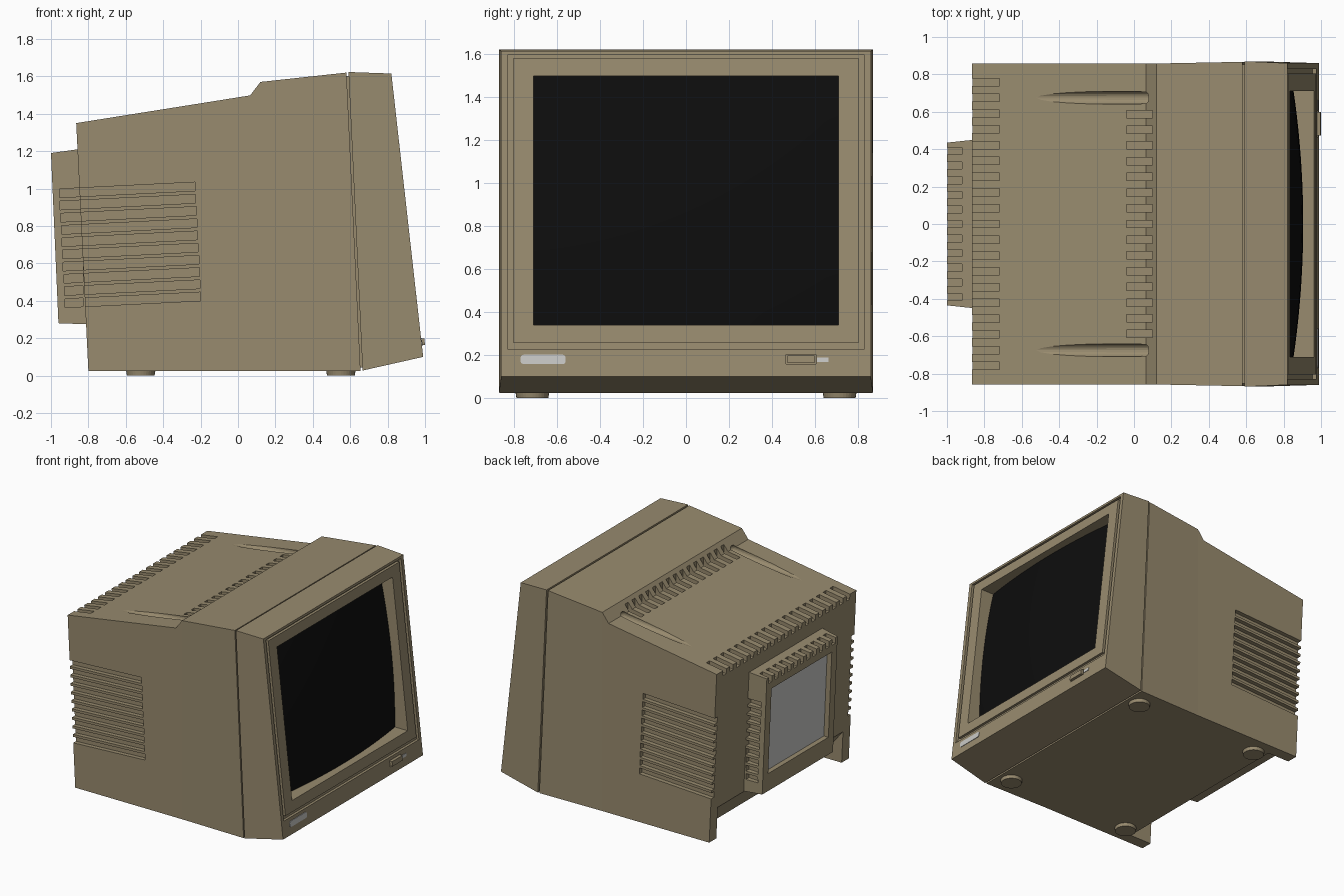
import bpy, bmesh, math
from mathutils import Matrix

if "Cube" in bpy.data.objects:
    bpy.data.objects.remove(bpy.data.objects["Cube"])


def material(name, rgb):
    m = bpy.data.materials.new(name)
    m.diffuse_color = (*rgb, 1)
    m.use_nodes = True
    m.node_tree.nodes["Principled BSDF"].inputs["Base Color"].default_value = m.diffuse_color
    return m


BEIGE = material("beige_plastic", (0.315, 0.258, 0.158))
BLACK = material("black_glass", (0.004, 0.004, 0.004))
GREY = material("light_grey", (0.58, 0.58, 0.56))


def solid(bm, pts, y0, y1):
    """Extrude an x-z profile from y0 to y1 (numbers or functions of x)."""
    def ev(f, x):
        return f(x) if callable(f) else f
    a = [bm.verts.new((x, ev(y0, x), z)) for x, z in pts]
    b = [bm.verts.new((x, ev(y1, x), z)) for x, z in pts]
    n = len(pts)
    bm.faces.new(a)
    bm.faces.new(b[::-1])
    for i in range(n):
        bm.faces.new((a[i], b[i], b[(i + 1) % n], a[(i + 1) % n]))


def front_x(z):
    return 0.99 - (z - 0.10) * 0.1122


def back_x(z):
    return -1.0 + (1.19 - z) * 0.044


def slab(bm, f, y0, y1, z0, z1, d0, d1):
    """Block that follows a slanted face f(z) between offsets d0 and d1."""
    solid(bm, [(f(z0) + d0, z0), (f(z0) + d1, z0), (f(z1) + d1, z1), (f(z1) + d0, z1)], y0, y1)


def make(name, bm, mat):
    bmesh.ops.recalc_face_normals(bm, faces=bm.faces[:])
    me = bpy.data.meshes.new(name)
    bm.to_mesh(me)
    bm.free()
    ob = bpy.data.objects.new(name, me)
    bpy.context.collection.objects.link(ob)
    me.materials.append(mat)
    return ob


def cut(ob, bm):
    """Subtract the cutter mesh and remove it."""
    c = make("cutter", bm, BEIGE)
    c.hide_render = True
    m = ob.modifiers.new("cut", 'BOOLEAN')
    m.operation = 'DIFFERENCE'
    m.solver = 'EXACT'
    m.use_self = True
    m.object = c
    bpy.context.view_layer.objects.active = ob
    bpy.ops.object.modifier_apply(modifier=m.name)
    bpy.data.objects.remove(c)


def block(name, mat, *args):
    bm = bmesh.new()
    slab(bm, *args)
    return make(name, bm, mat)


def side_slots(bm, x0, y_in, y_out, x1=None):
    """Ten slightly tilted cooling slots on both sides."""
    for i in range(10):
        z = 0.40 + 0.0655 * i
        r = -0.20 - 0.05 * (z - 0.4) if x1 is None else x1
        l = x0 - 0.05 * (z - 0.4)
        zl, zr = z + 0.05 * (l + 0.2), z + 0.05 * (r + 0.2)
        for s in (-1, 1):
            solid(bm, [(l, zl), (r, zr), (r, zr + 0.046), (l, zl + 0.046)], s * y_in, s * y_out)


# rear housing with the step in its top
W = 0.858
bm = bmesh.new()
solid(bm, [(-0.80, 0.025), (0.12, 0.025), (0.12, 1.57), (0.065, 1.498), (-0.865, 1.35)], -W, W)
rear = make("rear_housing", bm, BEIGE)

bm = bmesh.new()
side_slots(bm, -0.92, 0.825, 0.92)
for i in range(-9, 10):          # notches along the top rear edge
    y = i * 0.0843
    solid(bm, [(-0.72, 1.335), (-0.92, 1.30), (-0.92, 1.46), (-0.72, 1.46)], y - 0.02, y + 0.02)
for i in range(-7, 8):           # slots at the foot of the step
    y = i * 0.084
    solid(bm, [(-0.04, 1.455), (0.10, 1.465), (0.10, 1.62), (-0.04, 1.62)], y - 0.02, y + 0.02)
# cut-away under the back, leaving a leg each side
solid(bm, [(-0.60, 0.0), (-0.615, 0.025), (-0.82, 0.28), (-0.95, 0.28), (-0.95, 0.0)], -0.77, 0.77)
for s in (-1, 1):                # rounded channels beside the step slots
    tilt = Matrix.Translation((0.068, s * 0.675, 1.483)) @ Matrix.Rotation(-math.pi / 2 - 0.075, 4, 'Y')
    vs = bmesh.ops.create_uvsphere(bm, u_segments=20, v_segments=12, radius=0.035)["verts"]
    for v in vs:
        if v.co.z > 0.001:
            v.co.z += 0.65
        v.co = tilt @ v.co
cut(rear, bm)

# middle housing, flaring to the seam
bm = bmesh.new()
flare = lambda x: W if x < 0.3 else 0.867
solid(bm, [(0.12, 0.025), (0.655, 0.025), (0.58, 1.62), (0.12, 1.57)], lambda x: -flare(x), flare)
make("middle_housing", bm, BEIGE)

# recessed strip in the seam
bm = bmesh.new()
solid(bm, [(0.60, 0.04), (0.70, 0.045), (0.62, 1.605), (0.54, 1.60)], -0.853, 0.853)
core = make("seam_core", bm, BEIGE)

# front bezel
bm = bmesh.new()
bez = lambda x: 0.87 if x < 0.7 else 0.86
solid(bm, [(0.666, 0.027), (0.99, 0.10), (0.82, 1.615), (0.591, 1.623)], lambda x: -bez(x), bez)
bezel = make("front_bezel", bm, BEIGE)
OPEN = (front_x, -0.71, 0.71, 0.34, 1.50)
bm = bmesh.new()
slab(bm, front_x, -0.83, 0.83, 0.228, 1.597, -0.02, 0.1)
slab(bm, *OPEN, -0.19, 0.12)
slab(bm, front_x, 0.465, 0.605, 0.158, 0.204, -0.02, 0.1)
cut(bezel, bm)
bm = bmesh.new()
slab(bm, *OPEN, -0.3, 0.12)
cut(core, bm)

# raised frame inside the groove
frame = block("screen_frame", BEIGE, front_x, -0.805, 0.805, 0.258, 1.58, -0.025, 0.0)
bm = bmesh.new()
slab(bm, *OPEN, -0.1, 0.1)
cut(frame, bm)

# bulging screen glass
bm = bmesh.new()
bmesh.ops.create_grid(bm, x_segments=24, y_segments=20, size=1)
for v in bm.verts:
    y, t = v.co.x * 0.712, v.co.y * 0.582
    z = 0.92 + t
    v.co = (front_x(z) - 0.024 - (y * y + t * t) / 9.8, y, z)
screen = make("screen_glass", bm, BLACK)
if screen.data.polygons[0].normal.x < 0:
    screen.data.flip_normals()
screen.data.shade_smooth()

# power button, lamp and blank badge
block("power_button", BEIGE, front_x, 0.472, 0.598, 0.163, 0.199, -0.02, 0.017)
block("power_lamp", GREY, front_x, 0.61, 0.663, 0.168, 0.190, -0.005, 0.004)
bm = bmesh.new()
slab(bm, front_x, -0.77, -0.56, 0.158, 0.202, -0.004, 0.004)
ends = [e for e in bm.edges if abs(e.verts[0].co.y - e.verts[1].co.y) < 1e-4
        and abs(e.verts[0].co.z - e.verts[1].co.z) < 1e-4]
bmesh.ops.bevel(bm, geom=ends, offset=0.013, segments=2, affect='EDGES', profile=0.5)
make("badge_plate", bm, GREY)

# box on the back with vents and a grey panel
bm = bmesh.new()
bw = lambda x: 0.452 if x > -0.9 else 0.435
solid(bm, [(-0.96, 0.28), (-0.80, 0.274), (-0.84, 1.212), (-1.0, 1.19)], lambda x: -bw(x), bw)
box = make("back_box", bm, BEIGE)
bm = bmesh.new()
side_slots(bm, -0.925, 0.41, 0.5, -0.83)
for i in range(-5, 6):
    y = i * 0.078
    solid(bm, [(-0.92, 1.15), (-1.05, 1.14), (-1.05, 1.26), (-0.92, 1.26)], y - 0.019, y + 0.019)
slab(bm, back_x, -0.37, 0.37, 0.42, 1.09, -0.1, 0.045)
cut(box, bm)
block("back_panel", GREY, back_x, -0.37, 0.37, 0.42, 1.09, 0.039, 0.046)

# round feet
for x, end in ((-0.52, "rear"), (0.55, "front")):
    for y, side in ((-0.715, "right"), (0.715, "left")):
        bm = bmesh.new()
        bmesh.ops.create_cone(bm, cap_ends=True, segments=32, radius1=0.074, radius2=0.079, depth=0.03,
                              matrix=Matrix.Translation((x, y, 0.015)))
        make(f"{end}_{side}_foot", bm, BEIGE)
